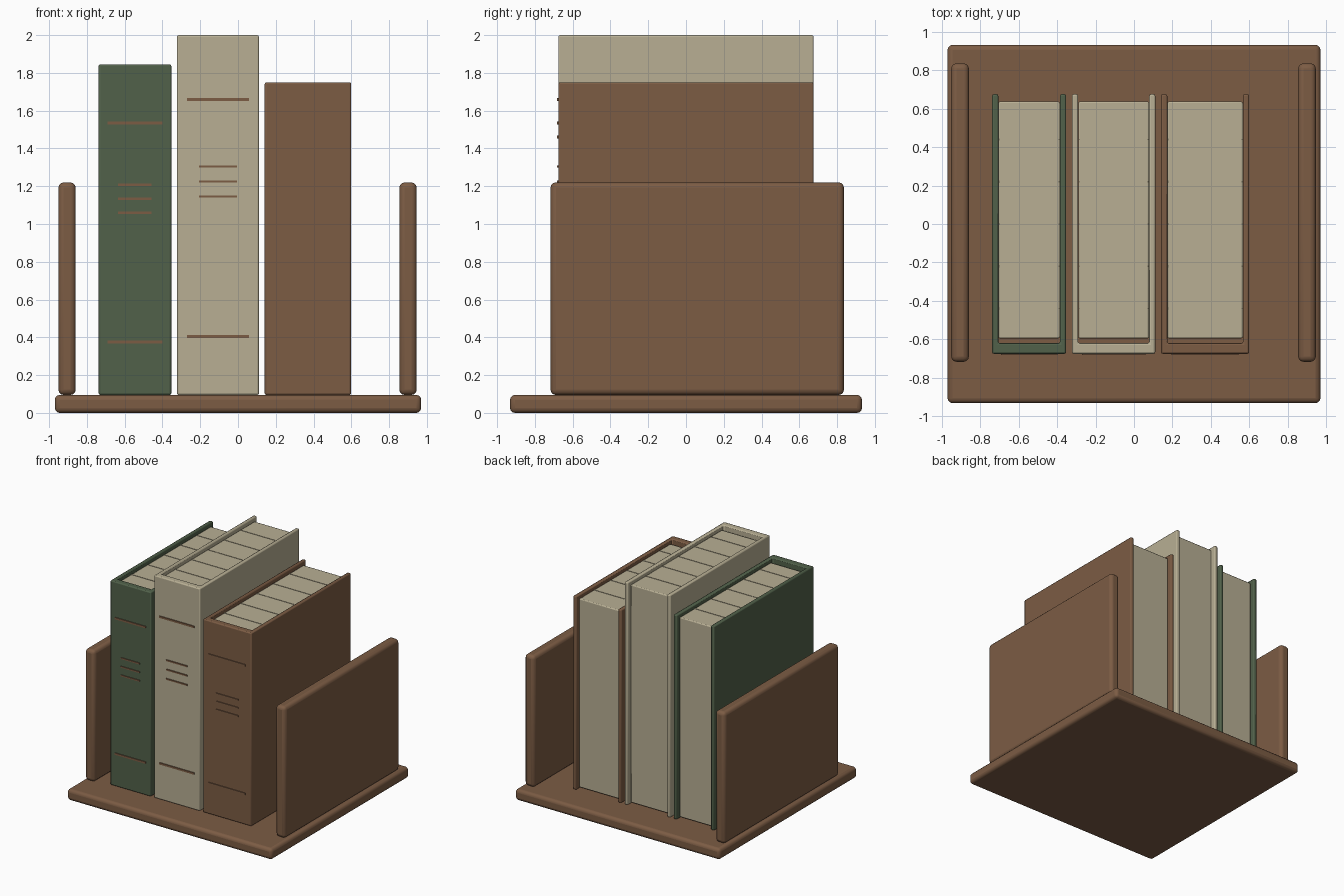
import bpy, bmesh, math

old = bpy.data.objects.get("Cube")
if old:
    bpy.data.objects.remove(old, do_unlink=True)


def material(name, rgb):
    linear = [((c / 255 + 0.055) / 1.055) ** 2.4 for c in rgb] + [1]
    m = bpy.data.materials.new(name)
    m.use_nodes = True
    m.diffuse_color = linear
    m.node_tree.nodes["Principled BSDF"].inputs["Base Color"].default_value = linear
    return m


WOOD = material("brown wood", (124, 92, 68))
GREEN = material("green cloth", (81, 97, 74))
CREAM = material("cream paper", (184, 175, 148))
LEATHER = material("brown leather", (124, 92, 68))


def prism(name, outline, z0, z1, mat, bevel=0, segments=2):
    """Extrude a plan outline upward and round its edges."""
    bm = bmesh.new()
    face = bm.faces.new([bm.verts.new((x, y, z0)) for x, y in outline])
    up = bmesh.ops.extrude_face_region(bm, geom=[face])["geom"]
    verts = [v for v in up if isinstance(v, bmesh.types.BMVert)]
    bmesh.ops.translate(bm, verts=verts, vec=(0, 0, z1 - z0))
    bmesh.ops.recalc_face_normals(bm, faces=bm.faces)
    mesh = bpy.data.meshes.new(name)
    bm.to_mesh(mesh)
    bm.free()
    ob = bpy.data.objects.new(name, mesh)
    bpy.context.collection.objects.link(ob)
    mesh.materials.append(mat)
    if bevel:
        mod = ob.modifiers.new("rounded edges", "BEVEL")
        mod.width, mod.segments = bevel, segments
        bpy.ops.object.select_all(action="DESELECT")
        ob.select_set(True)
        bpy.context.view_layer.objects.active = ob
        bpy.ops.object.shade_smooth_by_angle(angle=math.radians(35))
    return ob


def box(name, x0, x1, y0, y1, z0, z1, mat, bevel=0, segments=2):
    return prism(name, [(x0, y0), (x1, y0), (x1, y1), (x0, y1)], z0, z1, mat, bevel, segments)


# Shelf base and the two bookends
FLOOR = 0.095
box("base_board", -0.97, 0.97, -0.932, 0.932, 0, FLOOR, WOOD, 0.026, 3)
for side, x in (("right", -0.905), ("left", 0.9)):
    box(side + "_bookend", x - 0.046, x + 0.046, -0.717, 0.836, FLOOR, 1.22, WOOD, 0.028, 3)


def book(name, x0, x1, top, mat, bands, lines):
    """Open-backed cover, page block, spine bands and title lines."""
    front, back, board, spine = -0.675, 0.675, 0.032, 0.055
    a, b, inner = x0 + board, x1 - board, front + spine
    prism(name + "_cover", [(x0, front), (x1, front), (x1, back), (b, back),
                            (b, inner), (a, inner), (a, back), (x0, back)],
          FLOOR, top, mat, 0.009)
    page_top = top - 0.03
    box(name + "_pages", a + 0.001, b - 0.001, -0.595, 0.637, FLOOR + 0.01, page_top, CREAM, 0.008)
    # Fine divisions across the page tops
    for i in range(-2, 3):
        y = i * 0.22
        box(f"{name}_page_line_{i + 3}", a + 0.005, b - 0.005, y - 0.003, y + 0.003,
            page_top - 0.002, page_top + 0.003, CREAM)
    # Raised strips on the spine
    mid = (x0 + x1) / 2
    for kind, heights, ratio, half in (("band", bands, 0.38, 0.008), ("title_line", lines, 0.23, 0.006)):
        w = (x1 - x0) * ratio
        for i, z in enumerate(heights):
            box(f"{name}_{kind}_{i + 1}", mid - w, mid + w, front - 0.007, front + 0.002,
                z - half, z + half, LEATHER)


book("green_book", -0.738, -0.353, 1.845, GREEN, (1.535, 0.375), (1.208, 1.134, 1.06))
book("cream_book", -0.323, 0.111, 2.0, CREAM, (1.66, 0.405), (1.305, 1.225, 1.145))
book("brown_book", 0.141, 0.599, 1.75, LEATHER, (1.46, 0.36), (1.146, 1.077, 1.008))
